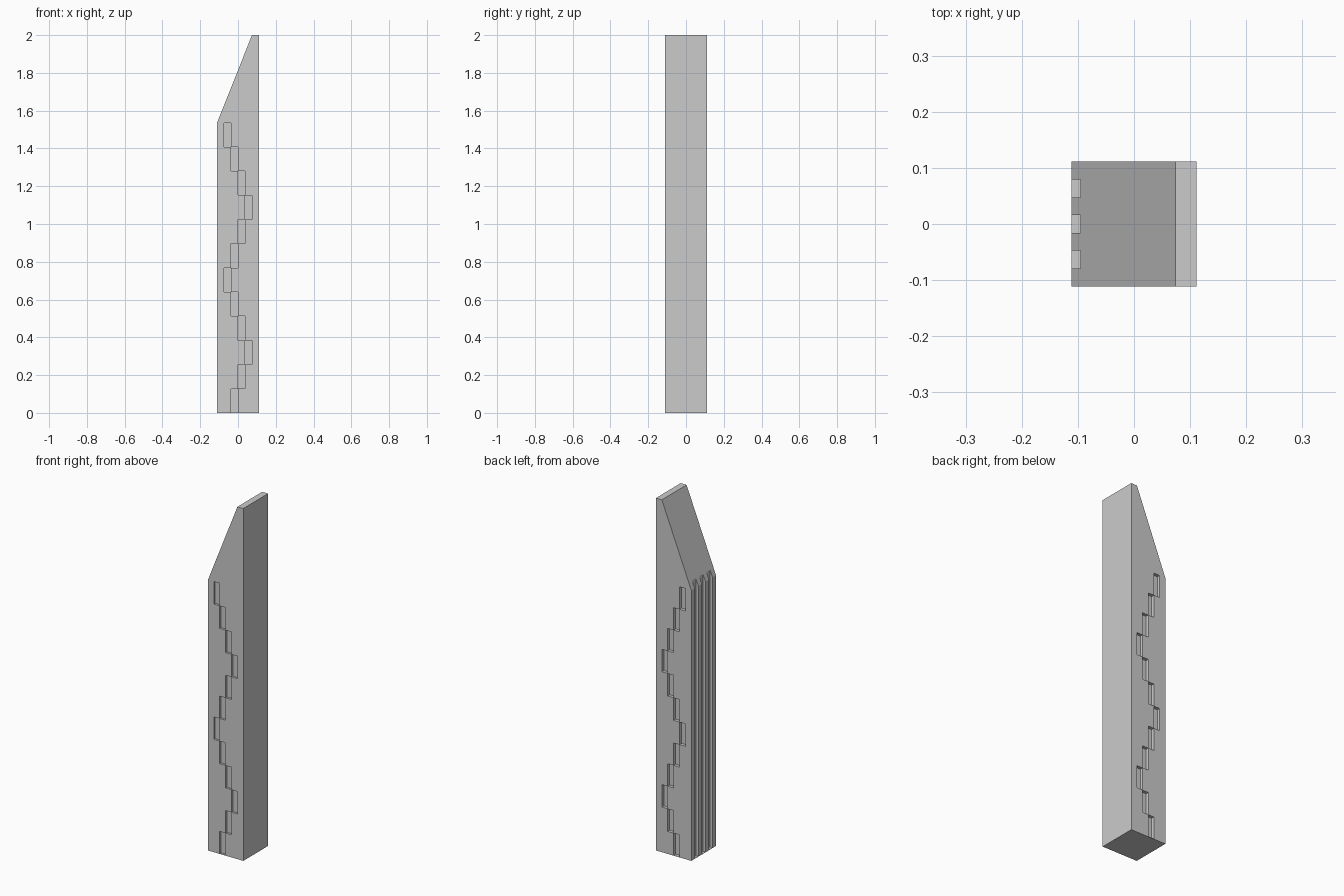
import bpy, bmesh

if "Cube" in bpy.data.objects:
    bpy.data.objects.remove(bpy.data.objects["Cube"])

W = 0.111          # half width
COL = 2 * W / 6    # carving column width
SLOPE_Z = 1.536    # lower end of the slanted top
FLOOR = 0.002      # thin solid base under the carving


def make_object(name, bm):
    bmesh.ops.recalc_face_normals(bm, faces=bm.faces)
    mesh = bpy.data.meshes.new(name)
    bm.to_mesh(mesh)
    bm.free()
    obj = bpy.data.objects.new(name, mesh)
    bpy.context.collection.objects.link(obj)
    return obj


def add_box(bm, x0, x1, y0, y1, z0, z1):
    verts = bmesh.ops.create_cube(bm, size=1)["verts"]
    for v in verts:
        v.co = (x1 if v.co.x > 0 else x0,
                y1 if v.co.y > 0 else y0,
                z1 if v.co.z > 0 else z0)


# Post: side profile with slanted top, extruded through its depth
bm = bmesh.new()
profile = [(-W, 0), (W, 0), (W, 2), (W - COL, 2), (-W, SLOPE_Z)]
face = bm.faces.new([bm.verts.new((x, -W, z)) for x, z in profile])
ext = bmesh.ops.extrude_face_region(bm, geom=[face])
bmesh.ops.translate(bm, vec=(0, 2 * W, 0),
                    verts=[g for g in ext["geom"] if isinstance(g, bmesh.types.BMVert)])
post = make_object("post", bm)

# Stepped zigzag pockets on front and back
bm = bmesh.new()
columns = [1, 2, 3, 4, 3, 2] * 2
step = SLOPE_Z / len(columns)
for i, c in enumerate(columns):
    top = SLOPE_Z - i * step
    x0 = -W + c * COL
    z0, z1 = max(FLOOR, top - step + 0.0003), top - 0.0003
    add_box(bm, x0, x0 + COL, -W - 0.05, -W + 0.012, z0, z1)
    add_box(bm, x0, x0 + COL, W - 0.018, W + 0.05, z0, z1)

# Vertical grooves on the left side
groove = 2 * W / 7
for i in (1, 3, 5):
    y0 = -W + i * groove
    add_box(bm, -W - 0.05, -W + 0.016, y0, y0 + groove, FLOOR, 1.7)
cutter = make_object("carving_cutter", bm)
cutter.hide_render = True
cutter.hide_viewport = True

mod = post.modifiers.new("carving", 'BOOLEAN')
mod.operation = 'DIFFERENCE'
mod.solver = 'EXACT'
mod.object = cutter
